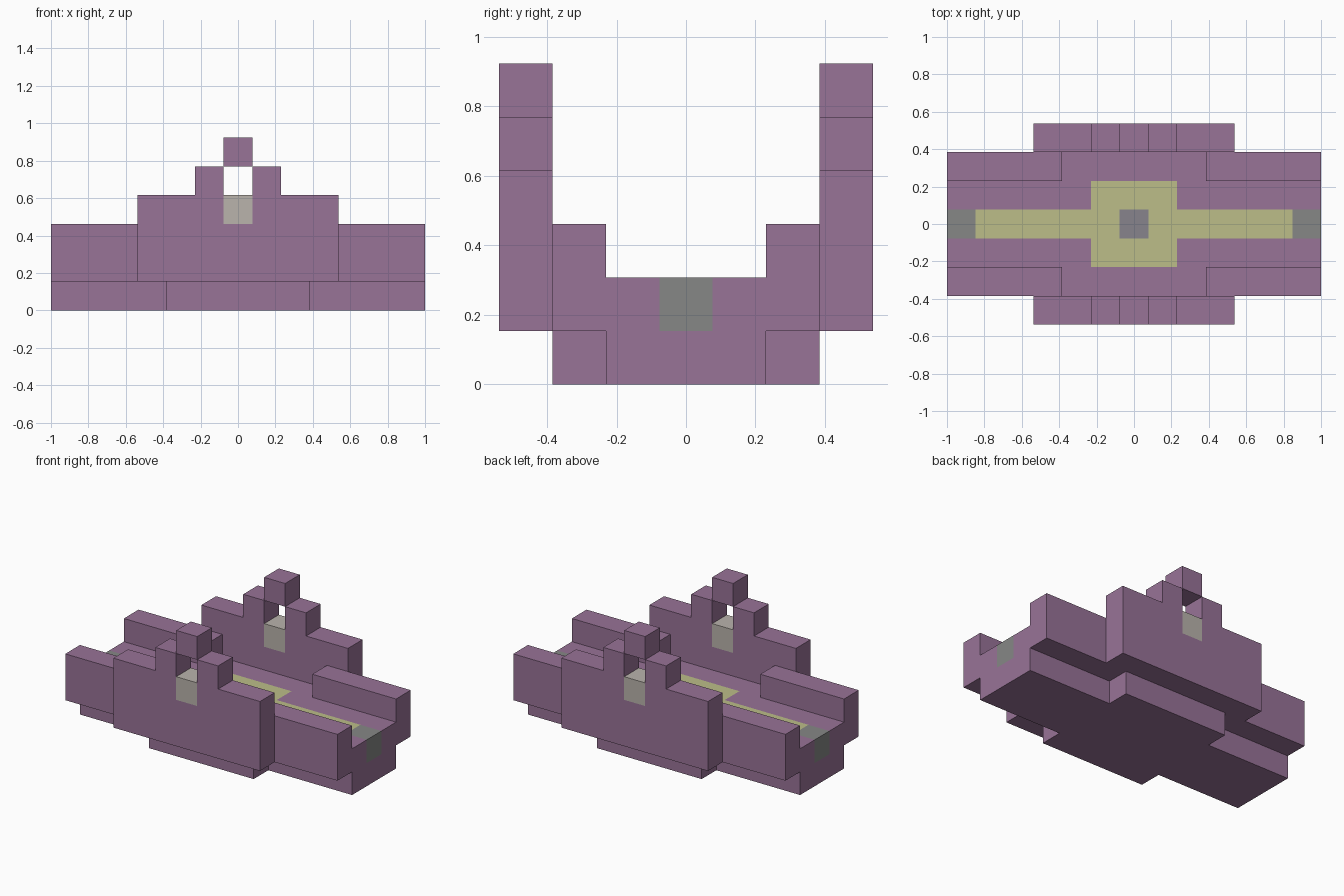
import bpy
import bmesh
from itertools import product
from mathutils import Vector

cube = bpy.data.objects.get("Cube")
if cube:
    bpy.data.objects.remove(cube)

U = 2 / 13  # edge of one block


def material(name, rgb):
    linear = [((c / 255 + 0.055) / 1.055) ** 2.4 for c in rgb]
    mat = bpy.data.materials.new(name)
    mat.use_nodes = True
    mat.diffuse_color = (*linear, 1)
    bsdf = mat.node_tree.nodes["Principled BSDF"]
    bsdf.inputs["Base Color"].default_value = (*linear, 1)
    bsdf.inputs["Roughness"].default_value = 0.9
    return mat


purple = material("dusty purple", (152, 115, 151))
yellow = material("pale olive yellow", (188, 189, 137))
grey = material("neutral grey", (134, 135, 134))
violet_grey = material("violet grey", (135, 132, 140))
stone = material("warm light stone", (186, 179, 172))

cells = {}   # block position -> part name
paint = {}   # part name -> material


def blocks(part, mat, x, y, z, mirror_x=False, mirror_y=False):
    """Claim a box of blocks (inclusive ranges), mirrored if asked."""
    paint[part] = mat
    for i, j, k in product(*(range(a, b + 1) for a, b in (x, y, z))):
        for sx in (1, -1) if mirror_x else (1,):
            for sy in (1, -1) if mirror_y else (1,):
                cells[i * sx, j * sy, k] = part


# Hull: keel with wider middle, then the deck
blocks("keel", purple, (-6, 6), (-1, 1), (0, 0))
blocks("keel", purple, (-2, 2), (-2, 2), (0, 0))
blocks("deck", purple, (-6, 6), (-2, 2), (1, 1))
blocks("side_rails", purple, (3, 6), (2, 2), (2, 2), True, True)

# Inlays in the deck
blocks("deck_inlay", yellow, (-5, 5), (0, 0), (1, 1))
blocks("deck_inlay", yellow, (-1, 1), (-1, 1), (1, 1))
blocks("end_blocks", grey, (6, 6), (0, 0), (1, 1), True)
blocks("centre_block", violet_grey, (0, 0), (0, 0), (1, 1))

# Tall stepped walls with a window under the cap
blocks("side_walls", purple, (-3, 3), (3, 3), (1, 3), mirror_y=True)
blocks("wall_posts", purple, (1, 1), (3, 3), (4, 4), True, True)
blocks("wall_caps", purple, (0, 0), (3, 3), (5, 5), mirror_y=True)
blocks("window_sills", stone, (0, 0), (3, 3), (3, 3), mirror_y=True)


def build(part):
    """Mesh the exposed sides of a part and merge its flat areas."""
    bm = bmesh.new()
    for cell in [c for c, owner in cells.items() if owner == part]:
        centre = Vector(cell) + Vector((0, 0, 0.5))
        for axis, sign in product(range(3), (1, -1)):
            normal = Vector([sign if a == axis else 0 for a in range(3)])
            if tuple(int(v) for v in Vector(cell) + normal) in cells:
                continue
            side = Vector([1 if a == (axis + 1) % 3 else 0 for a in range(3)])
            up = normal.cross(side)
            corners = (-side - up, side - up, side + up, up - side)
            bm.faces.new([bm.verts.new((centre + (normal + c) / 2) * U)
                          for c in corners])
    bmesh.ops.remove_doubles(bm, verts=bm.verts, dist=0.001)
    bmesh.ops.dissolve_limit(bm, angle_limit=0.02, verts=bm.verts, edges=bm.edges)
    mesh = bpy.data.meshes.new(part)
    bm.to_mesh(mesh)
    bm.free()
    mesh.materials.append(paint[part])
    bpy.context.collection.objects.link(bpy.data.objects.new(part, mesh))


for part in paint:
    build(part)
